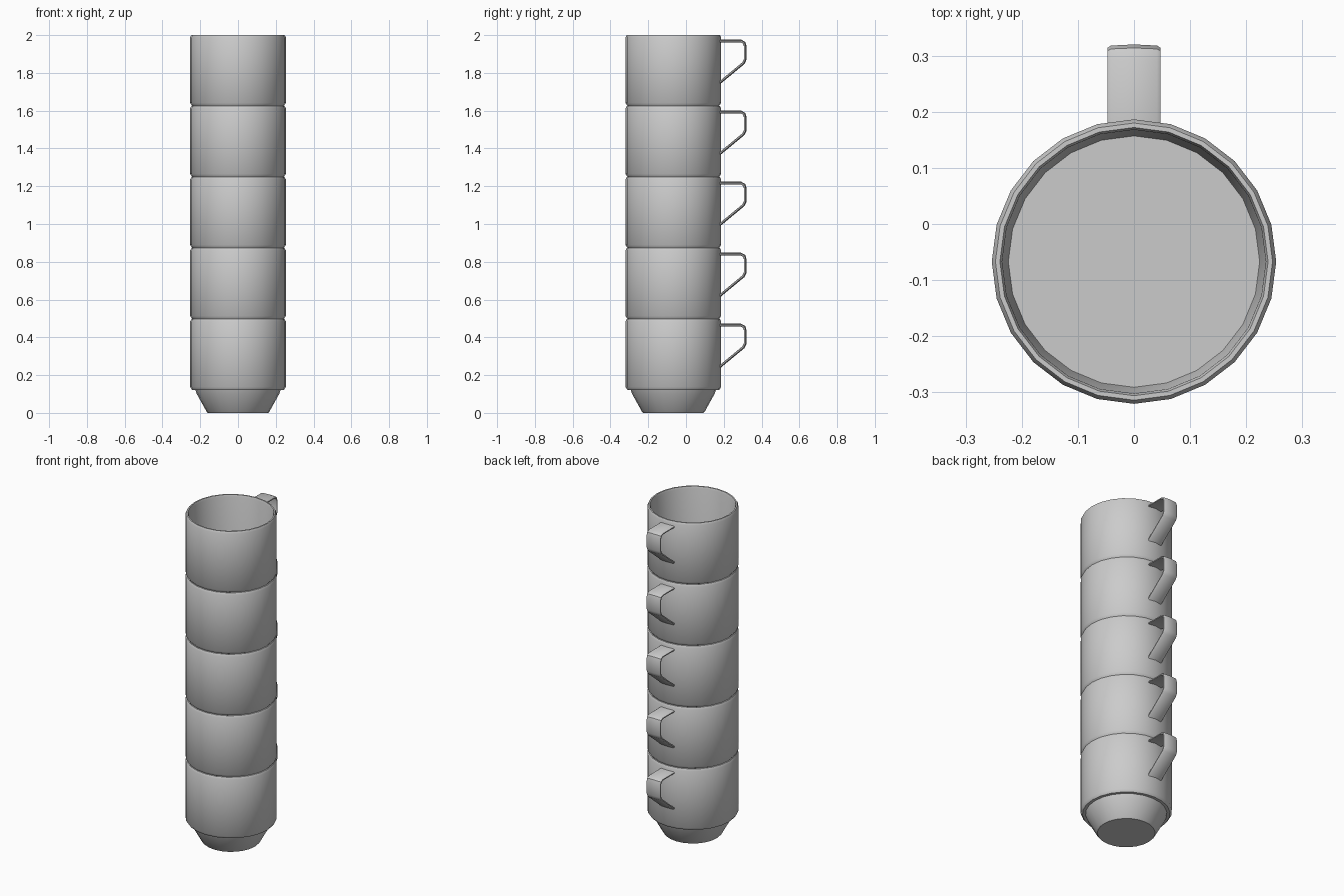
import bpy, bmesh
from math import cos, sin, pi, radians
from mathutils import Vector

if "Cube" in bpy.data.objects:
    bpy.data.objects.remove(bpy.data.objects["Cube"])

CY, SIDES, PITCH, COUNT = -0.067, 24, 0.376, 5


def make_object(name, bm):
    bmesh.ops.recalc_face_normals(bm, faces=bm.faces)
    mesh = bpy.data.meshes.new(name)
    bm.to_mesh(mesh)
    bm.free()
    ob = bpy.data.objects.new(name, mesh)
    bpy.context.collection.objects.link(ob)
    bpy.ops.object.select_all(action='DESELECT')
    ob.select_set(True)
    bpy.context.view_layer.objects.active = ob
    bpy.ops.object.shade_smooth_by_angle(angle=radians(35))
    return ob


def bridge(bm, rings):
    for a, b in zip(rings, rings[1:]):
        n = len(a)
        for i in range(n):
            bm.faces.new((a[i], a[(i + 1) % n], b[(i + 1) % n], b[i]))
    bm.faces.new(rings[0])
    bm.faces.new(rings[-1])


# Cup: revolved profile (radius, height) from base, over the rim, to inner floor
def make_cup():
    profile = [(0.160, 0.0), (0.166, 0.006), (0.218, 0.100), (0.226, 0.122),
               (0.243, 0.122), (0.2535, 0.137), (0.2535, 0.484), (0.247, 0.496),
               (0.239, 0.496), (0.235, 0.484), (0.226, 0.140), (0.224, 0.130)]
    bm = bmesh.new()
    rings = [[bm.verts.new((r * cos(2 * pi * i / SIDES), CY + r * sin(2 * pi * i / SIDES), z))
              for i in range(SIDES)] for r, z in profile]
    bridge(bm, rings)
    return make_object("cup_1", bm)


# Handle: flat strap with a slight centre crease swept along a bent path (y, z)
def make_handle():
    path = [Vector(p) for p in [(0.176, 0.464), (0.290, 0.464), (0.307, 0.455),
                                (0.312, 0.438), (0.312, 0.367), (0.303, 0.348),
                                (0.176, 0.243)]]
    section = [(-0.047, -0.004), (-0.047, 0.002), (-0.041, 0.006), (0, 0.008),
               (0.041, 0.006), (0.047, 0.002), (0.047, -0.004), (0.040, -0.006),
               (0, -0.004), (-0.040, -0.006)]
    bm = bmesh.new()
    rings = []
    for i, p in enumerate(path):
        before = (p - path[i - 1]).normalized() if i else (path[1] - p).normalized()
        after = (path[i + 1] - p).normalized() if i + 1 < len(path) else before
        t = (before + after).normalized()
        out = Vector((-t.y, t.x)) / t.dot(after)
        rings.append([bm.verts.new((x, p.x + out.x * o, p.y + out.y * o)) for x, o in section])
    bridge(bm, rings)
    return make_object("cup_handle_1", bm)


# Stack of nested cups
for part in (make_cup(), make_handle()):
    for k in range(1, COUNT):
        copy = part.copy()
        copy.name = part.name[:-1] + str(k + 1)
        copy.location.z = k * PITCH
        bpy.context.collection.objects.link(copy)
